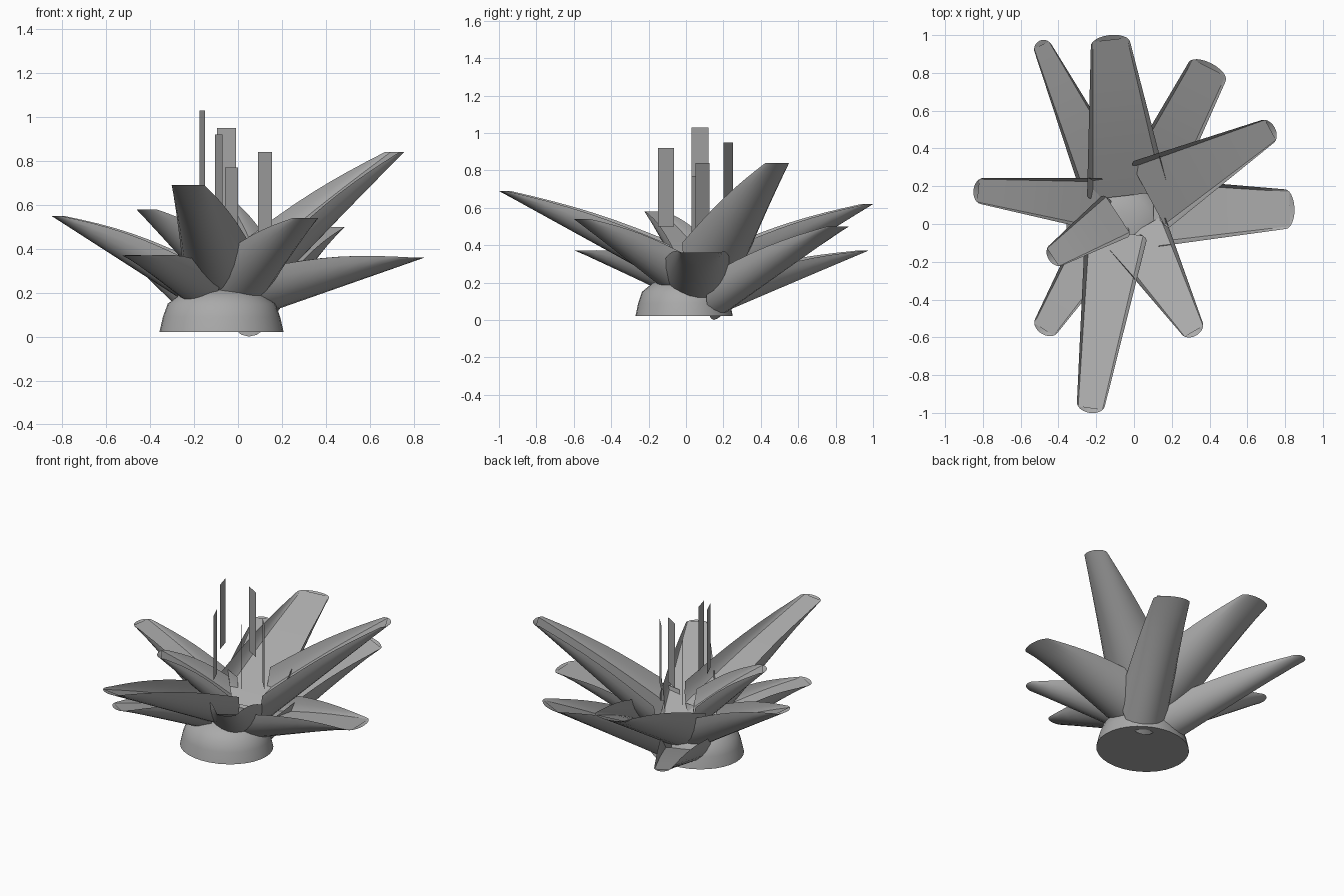
import bpy, bmesh, math
from mathutils import Vector

if "Cube" in bpy.data.objects:
    bpy.data.objects.remove(bpy.data.objects["Cube"])

grey = bpy.data.materials.new("stone_grey")
grey.use_nodes = True
COLOR = (0.4, 0.4, 0.4, 1)
grey.diffuse_color = COLOR
grey.node_tree.nodes["Principled BSDF"].inputs["Base Color"].default_value = COLOR


def make(name, rings, closed=False, floor=None):
    """Skin a list of equally long point rings; floor spans two columns of points."""
    bm = bmesh.new()
    rows = [[bm.verts.new(p) for p in ring] for ring in rings]
    n = len(rows[0])
    for a, b in zip(rows, rows[1:]):
        for i in range(n if closed else n - 1):
            j = (i + 1) % n
            bm.faces.new((a[i], a[j], b[j], b[i]))
    if closed:
        bm.faces.new(rows[0][::-1])
        bm.faces.new(rows[-1])
    bmesh.ops.recalc_face_normals(bm, faces=bm.faces)
    if floor:
        strip = [[bm.verts.new(ring[i]) for i in floor] for ring in rings]
        for a, b in zip(strip, strip[1:]):
            bm.faces.new((a[0], a[1], b[1], b[0]))
    mesh = bpy.data.meshes.new(name)
    bm.to_mesh(mesh)
    bm.free()
    ob = bpy.data.objects.new(name, mesh)
    bpy.context.collection.objects.link(ob)
    mesh.materials.append(grey)
    bpy.ops.object.select_all(action='DESELECT')
    ob.select_set(True)
    bpy.context.view_layer.objects.active = ob
    bpy.ops.object.shade_smooth_by_angle(angle=math.radians(35))


# Domed base
profile = [(0.283, 0.02), (0.267, 0.09), (0.245, 0.15), (0.18, 0.2), (0.08, 0.225)]
angles = [math.tau * i / 32 for i in range(32)]
make("base", [[(-0.075 + r * math.cos(a), -0.01 + 0.92 * r * math.sin(a), z)
               for a in angles] for r, z in profile], True)


def leaf(name, tip, root, tip_width, root_width, depth):
    """Leaf: a half tube with a flat inner floor, flattening to a level rounded tip."""
    tip, root = Vector(tip), Vector(root)
    axis = (tip - root).normalized()
    out = Vector((axis.x, axis.y, 0)).normalized()
    side = Vector((-out.y, out.x, 0))
    # The root is cut so that the rims start further out than the keel
    up = axis.cross(side) * depth + axis * (depth * axis.z / out.dot(axis) + 0.05)
    arc = [math.pi * i / 12 for i in range(13)]
    rise = [1 - math.sin(a) for a in arc]
    start = [root + side * math.cos(a) * root_width / 2 + up * h for a, h in zip(arc, rise)]
    end = [tip + side * math.cos(a) * tip_width / 2 - out * 0.05 * h for a, h in zip(arc, rise)]
    rings = []
    for step in range(9):
        t = step / 8
        bulge = Vector((0, 0, 0.025 * math.sin(math.pi * t)))
        rings.append([p.lerp(q, t) + bulge * h for p, q, h in zip(start, end, rise)])
    make(name, rings, floor=(2, 10))


# Leaves: tip, root, tip width, root width, root depth
leaf("leaf_left", (0.85, 0.08, 0.36), (0.08, 0.06, 0.09), 0.21, 0.36, 0.2)
leaf("leaf_back_left_tall", (0.745, 0.51, 0.84), (0.06, 0.14, 0.14), 0.14, 0.4, 0.18)
leaf("leaf_back_left", (0.41, 0.85, 0.5), (0.05, 0.15, 0.0), 0.22, 0.3, 0.18)
leaf("leaf_back", (-0.13, 1.0, 0.62), (-0.03, 0.13, 0.08), 0.21, 0.43, 0.22)
leaf("leaf_back_right", (-0.5, 0.97, 0.37), (-0.12, 0.15, 0.02), 0.1, 0.29, 0.16)
leaf("leaf_right", (-0.85, 0.18, 0.55), (-0.15, 0.1, 0.1), 0.14, 0.28, 0.18)
leaf("leaf_front_right_tall", (-0.45, -0.19, 0.58), (-0.07, 0.06, 0.16), 0.13, 0.26, 0.14)
leaf("leaf_front_right", (-0.49, -0.58, 0.37), (-0.17, -0.07, 0.13), 0.14, 0.26, 0.15)
leaf("leaf_front", (-0.235, -1.0, 0.69), (-0.09, -0.02, 0.15), 0.15, 0.33, 0.2)
leaf("leaf_front_left", (0.33, -0.59, 0.54), (0.0, -0.02, 0.1), 0.13, 0.34, 0.17)


def shard(name, x0, y0, x1, y1, top):
    """Upright thin blade."""
    make(name, [[(x0, y0, z), (x1, y1, z)] for z in (top - 0.42, top)])


# Floating upright blades
shard("blade_right", -0.175, 0.12, -0.15, 0.03, 1.03)
shard("blade_front", -0.105, -0.065, -0.07, -0.15, 0.92)
shard("blade_back", -0.095, 0.25, -0.01, 0.2, 0.95)
shard("blade_middle", -0.06, 0.12, 0.0, 0.03, 0.77)
shard("blade_left", 0.09, 0.125, 0.155, 0.05, 0.84)
